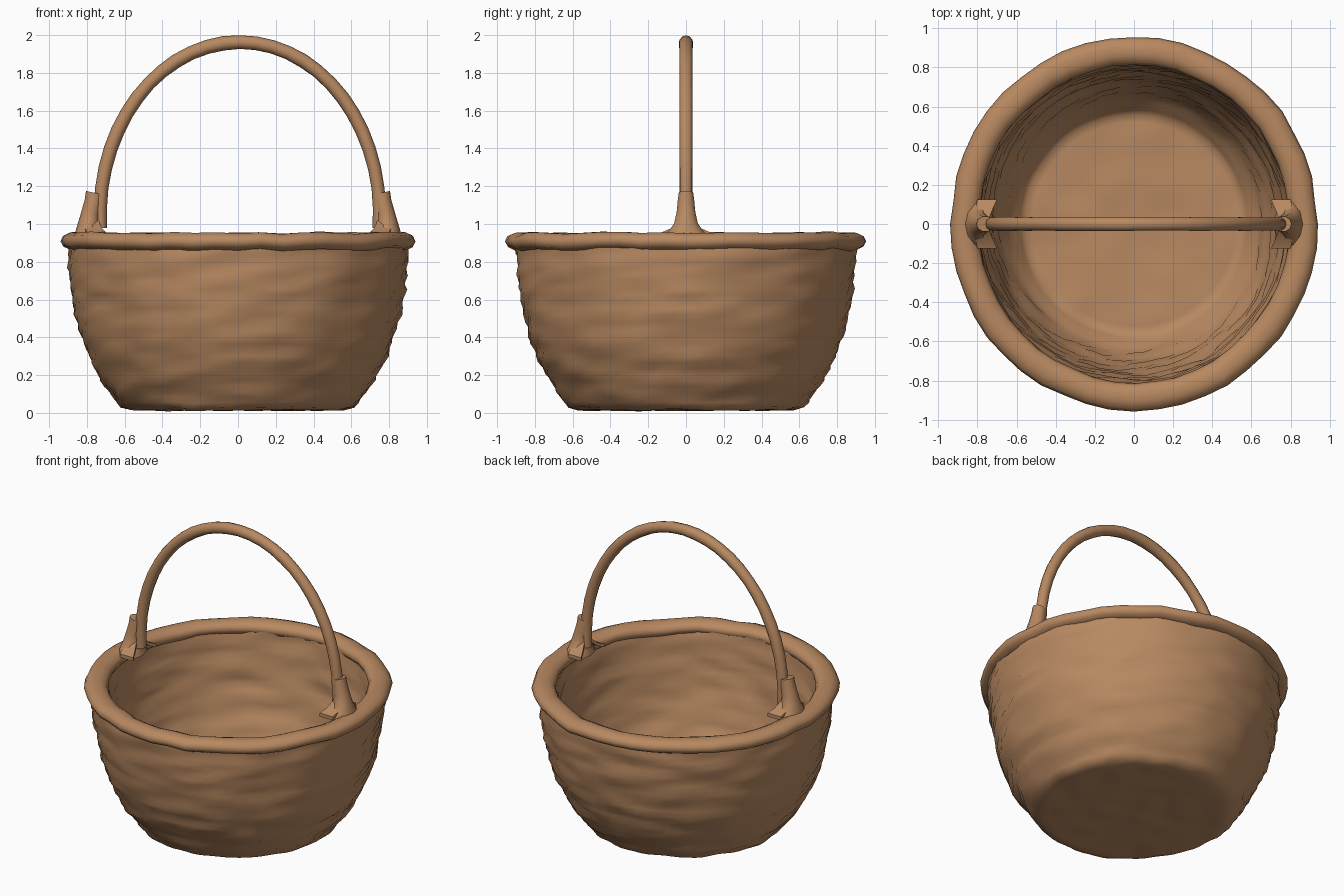
import bpy
import bmesh
from math import sin, cos, pi, tau
from mathutils import Vector, noise

cube = bpy.data.objects.get("Cube")
if cube:
    bpy.data.objects.remove(cube, do_unlink=True)

# Single wicker colour
WICKER = (0.48, 0.25, 0.12, 1.0)
wicker = bpy.data.materials.new("wicker_brown")
wicker.use_nodes = True
wicker.diffuse_color = WICKER
bsdf = wicker.node_tree.nodes["Principled BSDF"]
bsdf.inputs["Base Color"].default_value = WICKER
bsdf.inputs["Roughness"].default_value = 0.9


def loft(name, rings, loop=False, caps=False, angle=60):
    """Skin a list of closed rings of points into a smooth-shaded object."""
    bm = bmesh.new()
    rows = [[bm.verts.new(p) for p in ring] for ring in rings]
    n = len(rows[0])
    pairs = list(zip(rows, rows[1:])) + ([(rows[-1], rows[0])] if loop else [])
    for a, b in pairs:
        for i in range(n):
            j = (i + 1) % n
            bm.faces.new((a[i], a[j], b[j], b[i]))
    if caps:
        bm.faces.new(rows[0])
        bm.faces.new(rows[-1])
    bmesh.ops.recalc_face_normals(bm, faces=bm.faces)
    mesh = bpy.data.meshes.new(name)
    bm.to_mesh(mesh)
    bm.free()
    mesh.materials.append(wicker)
    obj = bpy.data.objects.new(name, mesh)
    bpy.context.collection.objects.link(obj)
    bpy.ops.object.select_all(action="DESELECT")
    obj.select_set(True)
    bpy.context.view_layer.objects.active = obj
    bpy.ops.object.shade_smooth_by_angle(angle=angle * pi / 180)
    return obj


def resample(profile, step):
    """Split a profile into short, even pieces."""
    points = []
    for a, b in zip(profile, profile[1:]):
        a, b = Vector(a), Vector(b)
        count = max(1, round((b - a).length / step))
        points += [a.lerp(b, k / count) for k in range(count)]
    return points + [Vector(profile[-1])]


# Woven bowl: outer wall up, over the lip, inner wall down to the floor
SEGMENTS = 80
outer = [(0.01, 0.015), (0.57, 0.015), (0.62, 0.03), (0.68, 0.11), (0.74, 0.2),
         (0.79, 0.3), (0.83, 0.4), (0.86, 0.52), (0.885, 0.66), (0.9, 0.8), (0.9, 0.91)]
inner = [(0.82, 0.91), (0.8, 0.75), (0.77, 0.56), (0.72, 0.36), (0.65, 0.19),
         (0.56, 0.08), (0.01, 0.07)]
bowl_rings = []
for row, (r, z) in enumerate(resample(outer + inner, 0.04)):
    ring = []
    for i in range(SEGMENTS):
        a = tau * i / SEGMENTS
        p = Vector((r * cos(a), r * sin(a), z))
        # horizontal strands: noise stretched around the wall, fading near the base
        strand = noise.noise(Vector((p.x * 4, p.y * 4, z * 16)))
        weave = 0.004 * (-1) ** (row + i // 2)
        wall = min(1, max(0, (r - 0.55) / 0.1))
        push = wall * (0.018 * strand + weave)
        lift = 0.01 * noise.noise(p * 6)
        ring.append((p.x + push * cos(a), p.y + push * sin(a), max(0.004, z + lift)))
    bowl_rings.append(ring)
loft("woven_bowl", bowl_rings, caps=True)

# Rolled rim: uneven hoop with an oval section
RIM_SEGMENTS, RIM_SIDES = 48, 10
rim_rings = []
for i in range(RIM_SEGMENTS):
    a = tau * i / RIM_SEGMENTS
    d = Vector((cos(a), sin(a), 0))
    wobble = noise.noise(d * 4)
    lift = noise.noise(d * 5 + Vector((3, 1, 7)))
    radius = 0.865 + 0.02 * sin(a) ** 2 + 0.012 * wobble
    ring = []
    for k in range(RIM_SIDES):
        t = tau * k / RIM_SIDES
        p = d * (radius + 0.072 * cos(t))
        p.z = 0.908 + 0.012 * lift + 0.048 * sin(t)
        ring.append(p + noise.noise_vector(p * 7) * 0.007)
    rim_rings.append(ring)
loft("rolled_rim", rim_rings, loop=True)

# Arched handle: tube along a half ellipse, continuing down into the sleeves
HANDLE_STEPS, HANDLE_SIDES = 28, 10
handle_rings = []
for i in range(HANDLE_STEPS + 1):
    a = -0.08 + (pi + 0.16) * i / HANDLE_STEPS
    centre = Vector((0.01 + 0.74 * cos(a), 0, 1.05 + 0.913 * sin(a)))
    normal = Vector((cos(a) / 0.74, 0, sin(a) / 0.913)).normalized()
    size = 0.036 + 0.004 * noise.noise(centre * 5)
    handle_rings.append([
        centre + normal * size * cos(t) + Vector((0, size * sin(t), 0))
        for t in (tau * k / HANDLE_SIDES for k in range(HANDLE_SIDES))])
loft("arched_handle", handle_rings, caps=True)

# Sleeves binding the handle to the rim: centre x, height, half width, half depth
sleeve_sections = [(0.79, 0.93, 0.075, 0.12), (0.79, 0.96, 0.068, 0.095),
                   (0.79, 1.0, 0.056, 0.066), (0.78, 1.06, 0.048, 0.052),
                   (0.765, 1.12, 0.046, 0.046), (0.76, 1.165, 0.045, 0.04)]
for side, label in ((1, "left"), (-1, "right")):
    rings = []
    for cx, z, w, d in sleeve_sections:
        rings.append([
            (side * (cx + w * cos(t)), d * sin(t), z + 0.01 * cos(t))
            for t in (tau * k / 10 for k in range(10))])
    loft(label + "_handle_sleeve", rings, caps=True, angle=40)

    # Splayed strap ends resting on the inside of the rim
    for y_dir, end in ((-1, "front"), (1, "back")):
        strap = []
        for x, y, z, half in ((0.78, 0.03, 1.01, 0.04), (0.765, 0.08, 0.965, 0.045),
                              (0.75, 0.125, 0.945, 0.05)):
            strap.append([(side * (x + u * half), y_dir * y, z + v * 0.012)
                          for u, v in ((-1, -1), (1, -1), (1, 1), (-1, 1))])
        loft(label + "_" + end + "_strap_end", strap, caps=True, angle=40)
